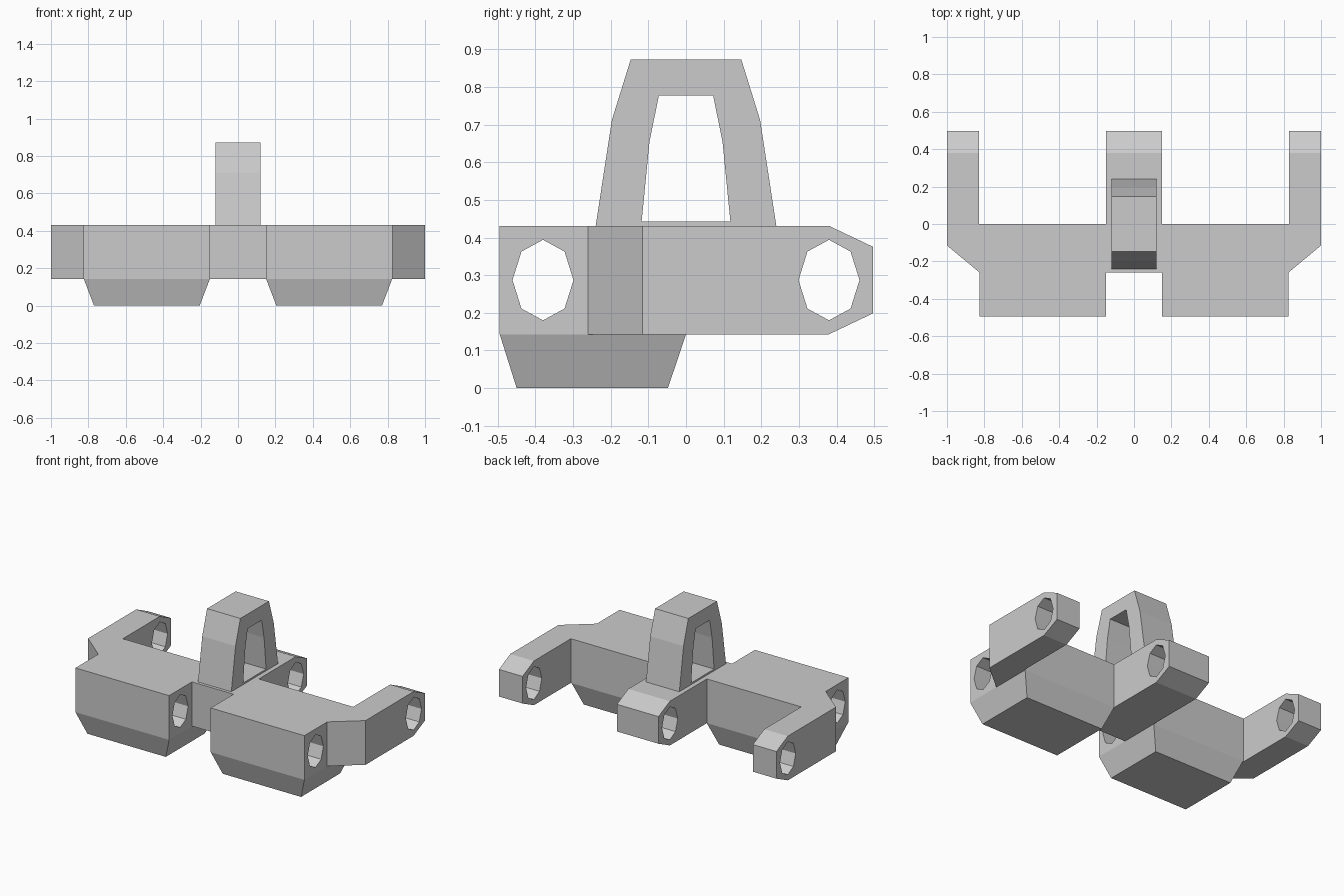
import bpy, bmesh, math
from mathutils import Vector

if "Cube" in bpy.data.objects:
    bpy.data.objects.remove(bpy.data.objects["Cube"])


def make_object(name, bm):
    bmesh.ops.recalc_face_normals(bm, faces=bm.faces[:])
    mesh = bpy.data.meshes.new(name)
    bm.to_mesh(mesh)
    bm.free()
    ob = bpy.data.objects.new(name, mesh)
    bpy.context.collection.objects.link(ob)
    return ob


def loft(name, rings):
    """Closed solid through rings of equal point count."""
    bm = bmesh.new()
    loops = [[bm.verts.new(p) for p in ring] for ring in rings]
    n = len(loops[0])
    for a, b in zip(loops, loops[1:]):
        for i in range(n):
            j = (i + 1) % n
            bm.faces.new((a[i], a[j], b[j], b[i]))
    bm.faces.new(loops[0])
    bm.faces.new(loops[-1])
    return make_object(name, bm)


def prism_x(name, yz, half):
    return loft(name, [[(x, y, z) for y, z in yz] for x in (-half, half)])


def combine(target, tool, operation):
    mod = target.modifiers.new(operation, 'BOOLEAN')
    mod.operation = operation
    mod.solver = 'EXACT'
    mod.object = tool
    bpy.context.view_layer.objects.active = target
    bpy.ops.object.modifier_apply(modifier=mod.name)
    bpy.data.objects.remove(tool)


# Link body: mirrored plan outline, trimmed by the side profile
half = [(0.15, -0.26), (0.15, -0.495), (0.825, -0.495), (0.825, -0.26), (1, -0.115),
        (1, 0.497), (0.83, 0.497), (0.83, 0), (0.15, 0), (0.15, 0.497)]
outline = half + [(-x, y) for x, y in reversed(half)]
body = loft("link_body", [[(x, y, z) for x, y in outline] for z in (0, 0.6)])
side = [(-0.6, 0.143), (0.38, 0.143), (0.62, 0.257), (0.62, 0.317),
        (0.38, 0.431), (-0.6, 0.431)]
combine(body, prism_x("side_trim", side, 1.1), 'INTERSECT')


# Tapered pads under the body
def rect(x0, x1, y0, y1, z):
    return [(x0, y0, z), (x1, y0, z), (x1, y1, z), (x0, y1, z)]


for s in (-1, 1):
    pad = loft("pad", [rect(s * 0.205, s * 0.77, -0.45, -0.048, 0),
                       rect(s * 0.15, s * 0.825, -0.495, 0, 0.143)])
    combine(body, pad, 'UNION')

# Eight-sided pin holes, front and rear
for yc in (-0.38, 0.38):
    hole = [(yc + 0.081 * math.cos(k * math.pi / 4),
             0.287 + 0.107 * math.sin(k * math.pi / 4)) for k in range(8)]
    combine(body, prism_x("pin_hole", hole, 1.1), 'DIFFERENCE')

# Guide horn: open arch, a closed ring between two profiles
outer = [(0.24, 0.431), (0.197, 0.712), (0.147, 0.873)]
inner = [(0.118, 0.442), (0.097, 0.655), (0.072, 0.778)]
outer += [(-y, z) for y, z in reversed(outer)]
inner += [(-y, z) for y, z in reversed(inner)]
bm = bmesh.new()
o, i = [[bm.verts.new((-0.12, y, z)) for y, z in p] for p in (outer, inner)]
ring = [bm.faces.new((o[k], o[(k + 1) % 6], i[(k + 1) % 6], i[k])) for k in range(6)]
geo = bmesh.ops.extrude_face_region(bm, geom=ring, use_keep_orig=True)["geom"]
bmesh.ops.translate(bm, vec=Vector((0.24, 0, 0)),
                    verts=[g for g in geo if isinstance(g, bmesh.types.BMVert)])
make_object("guide_horn", bm)
